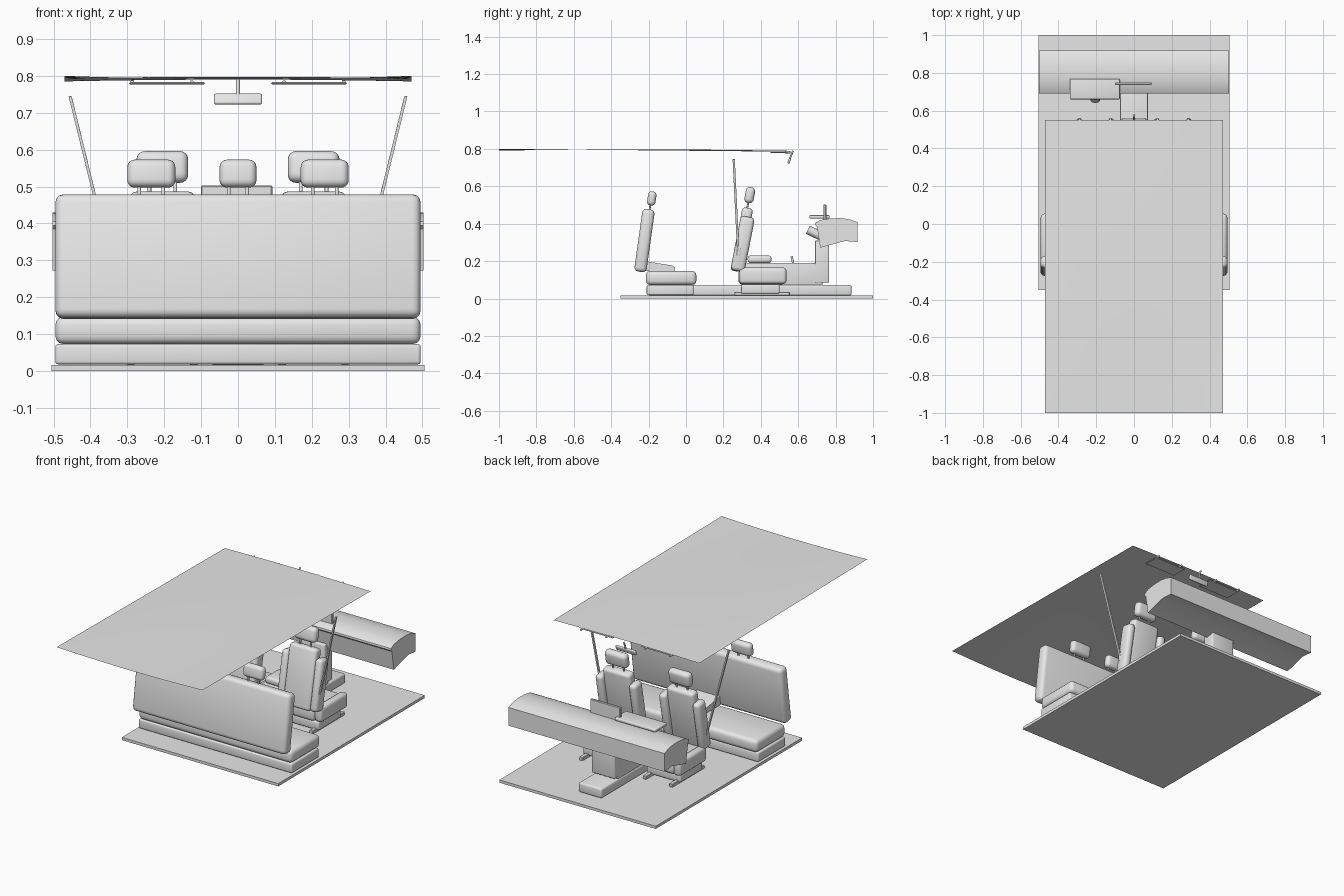
import bpy, bmesh, math
from mathutils import Matrix, Vector

if "Cube" in bpy.data.objects:
    bpy.data.objects.remove(bpy.data.objects["Cube"])

grey = bpy.data.materials.new("light grey")
grey.diffuse_color = (0.8, 0.8, 0.8, 1)
grey.use_nodes = True
grey.node_tree.nodes["Principled BSDF"].inputs["Base Color"].default_value = grey.diffuse_color


def finish(name, bm, smooth=True):
    bmesh.ops.recalc_face_normals(bm, faces=bm.faces)
    me = bpy.data.meshes.new(name)
    bm.to_mesh(me)
    bm.free()
    me.materials.append(grey)
    if smooth:
        me.shade_smooth()
        me.set_sharp_from_angle(angle=math.radians(35))
    ob = bpy.data.objects.new(name, me)
    bpy.context.collection.objects.link(ob)
    return ob


def block(name, centre, size, r=0.0, tilt=0.0, seg=3, about_y=0.0):
    """Rounded box; tilt leans its top toward +y (degrees)."""
    bm = bmesh.new()
    bmesh.ops.create_cube(bm, size=1)
    bmesh.ops.scale(bm, vec=size, verts=bm.verts)
    if r:
        bmesh.ops.bevel(bm, geom=bm.edges[:], offset=r, segments=seg,
                        profile=0.5, affect='EDGES', clamp_overlap=True)
    m = (Matrix.Translation(centre) @ Matrix.Rotation(math.radians(-tilt), 4, 'X')
         @ Matrix.Rotation(math.radians(about_y), 4, 'Y'))
    bmesh.ops.transform(bm, matrix=m, verts=bm.verts)
    return finish(name, bm)


def span(name, x, y, z, r=0.0, seg=3):
    """Upright box given by its limits on each axis."""
    c = [(a + b) / 2 for a, b in (x, y, z)]
    return block(name, c, [b - a for a, b in (x, y, z)], r, seg=seg)


def rod(name, a, b, radius, sides=12):
    a, b = Vector(a), Vector(b)
    d = b - a
    bm = bmesh.new()
    bmesh.ops.create_cone(bm, cap_ends=True, segments=sides, radius1=radius,
                          radius2=radius, depth=d.length)
    m = Matrix.Translation((a + b) / 2) @ d.to_track_quat('Z', 'Y').to_matrix().to_4x4()
    bmesh.ops.transform(bm, matrix=m, verts=bm.verts)
    return finish(name, bm)


def extrude_x(name, profile, x0, x1):
    """Side profile of (y, z) points pulled along x."""
    bm = bmesh.new()
    face = bm.faces.new([bm.verts.new((x0, y, z)) for y, z in profile])
    new = bmesh.ops.extrude_face_region(bm, geom=[face])["geom"]
    bmesh.ops.translate(bm, vec=(x1 - x0, 0, 0),
                        verts=[v for v in new if isinstance(v, bmesh.types.BMVert)])
    return finish(name, bm)


# Floor
span("floor", (-0.505, 0.505), (-0.35, 1.0), (0, 0.016))

# Headliner: thin sheet, curled up at the rear corners and drooping at the front
bm = bmesh.new()
NX, NY = 12, 14
rows = []
for j in range(NY + 1):
    w = j / NY
    row = []
    for i in range(NX + 1):
        u = 2 * i / NX - 1
        z = ((0.791 + 0.009 * u * u) * (1 - w) + (0.790 - 0.005 * u * u) * w
             + 0.007 * math.sin(math.pi * w) * (1 - u * u))
        row.append(bm.verts.new((0.47 * u, -1 + 1.55 * w, z)))
    rows.append(row)
for a, b in zip(rows, rows[1:]):
    for i in range(NX):
        bm.faces.new((a[i], a[i + 1], b[i + 1], b[i]))
finish("headliner", bm)

# Rear bench
span("bench_base", (-0.495, 0.495), (-0.21, 0.04), (0.018, 0.073), 0.008)
span("bench_cushion", (-0.495, 0.495), (-0.215, 0.055), (0.073, 0.147), 0.022)
block("bench_backrest", (0, -0.222, 0.31), (0.99, 0.066, 0.338), 0.022, tilt=8)
extrude_x("bench_armrest", [(-0.22, 0.147), (-0.06, 0.147), (-0.06, 0.168),
                            (-0.075, 0.177), (-0.21, 0.198)], -0.075, 0.075)
for x, w in ((-0.235, 0.13), (0, 0.10), (0.235, 0.13)):
    block("rear_headrest", (x, -0.183, 0.535), (w, 0.045, 0.076), 0.02, tilt=8, seg=4)
    for s in (-1, 1):
        rod("rear_headrest_post", (x + s * w * 0.25, -0.197, 0.46),
            (x + s * w * 0.25, -0.187, 0.52), 0.005)

# Front seats
for side in (-1, 1):
    cx = 0.205 * side
    for s in (-1, 1):
        rx = cx + s * 0.085
        span("seat_rail", (rx - 0.012, rx + 0.012), (0.26, 0.555), (0.016, 0.036), 0.003, 1)
    span("seat_base", (cx - 0.11, cx + 0.11), (0.295, 0.50), (0.026, 0.076), 0.008)
    span("seat_cushion", (cx - 0.088, cx + 0.088), (0.28, 0.53), (0.075, 0.155), 0.02)
    block("seat_backrest", (cx, 0.298, 0.315), (0.176, 0.058, 0.345), 0.018, tilt=11)
    for s in (-1, 1):
        bx = cx + s * 0.108
        span("seat_cushion_bolster", (bx - 0.024, bx + 0.024), (0.285, 0.537),
             (0.078, 0.166), 0.018)
        block("seat_backrest_bolster", (bx, 0.303, 0.292), (0.048, 0.076, 0.295), 0.02, tilt=11)
        rod("seat_headrest_post", (cx + s * 0.035, 0.322, 0.46),
            (cx + s * 0.035, 0.337, 0.53), 0.005)
    block("seat_headrest", (cx, 0.341, 0.553), (0.14, 0.05, 0.086), 0.022, tilt=10, seg=4)

    # Seat belt running from the pillar down to the seat edge
    top, low = Vector((0.455 * side, 0.255, 0.745)), Vector((0.33 * side, 0.28, 0.235))
    d = top - low
    block("seat_belt", (top + low) / 2, (0.008, 0.012, d.length), 0, tilt=-2.8,
          about_y=math.degrees(math.atan2(d.x, d.z)))
    span("belt_buckle", (0.33 * side - 0.008, 0.33 * side + 0.008),
         (0.27, 0.292), (0.225, 0.27), 0.004)

    # Sun visors and their pins
    span("sun_visor", (0.1925 * side - 0.1025, 0.1925 * side + 0.1025),
         (0.45, 0.545), (0.777, 0.784), 0.003, 1)
    for px in (0.125, 0.287):
        rod("visor_pin", (px * side, 0.53, 0.782), (px * side, 0.56, 0.782), 0.006)

# Centre tunnel, console and column
span("tunnel", (-0.075, 0.075), (-0.20, 0.885), (0.016, 0.073), 0.01)
span("console", (-0.073, 0.073), (0.30, 0.73), (0.07, 0.19), 0.006)
span("console_armrest", (-0.06, 0.06), (0.33, 0.457), (0.19, 0.23), 0.014)
span("dash_column", (-0.075, 0.075), (0.69, 0.765), (0.085, 0.31), 0.005)
rod("gear_lever", (0, 0.575, 0.18), (0, 0.565, 0.225), 0.006)

# Dashboard
extrude_x("dashboard", [(0.718, 0.272), (0.85, 0.308), (0.918, 0.302), (0.918, 0.408),
                        (0.875, 0.423), (0.83, 0.43), (0.77, 0.428), (0.72, 0.42),
                        (0.692, 0.405), (0.69, 0.395), (0.70, 0.385)], -0.503, 0.503)
span("instrument_hood", (-0.34, -0.075), (0.66, 0.768), (0.428, 0.446), 0.006)
span("screen", (-0.10, 0.093), (0.735, 0.75), (0.415, 0.503), 0.003, 1)
rod("steering_column", (-0.205, 0.652, 0.368), (-0.205, 0.72, 0.335), 0.024, 20)

# Rear-view mirror
block("mirror", (0, 0.552, 0.737), (0.13, 0.012, 0.03), 0.005, tilt=20)
rod("mirror_stem", (0, 0.553, 0.742), (0, 0.572, 0.79), 0.005)
